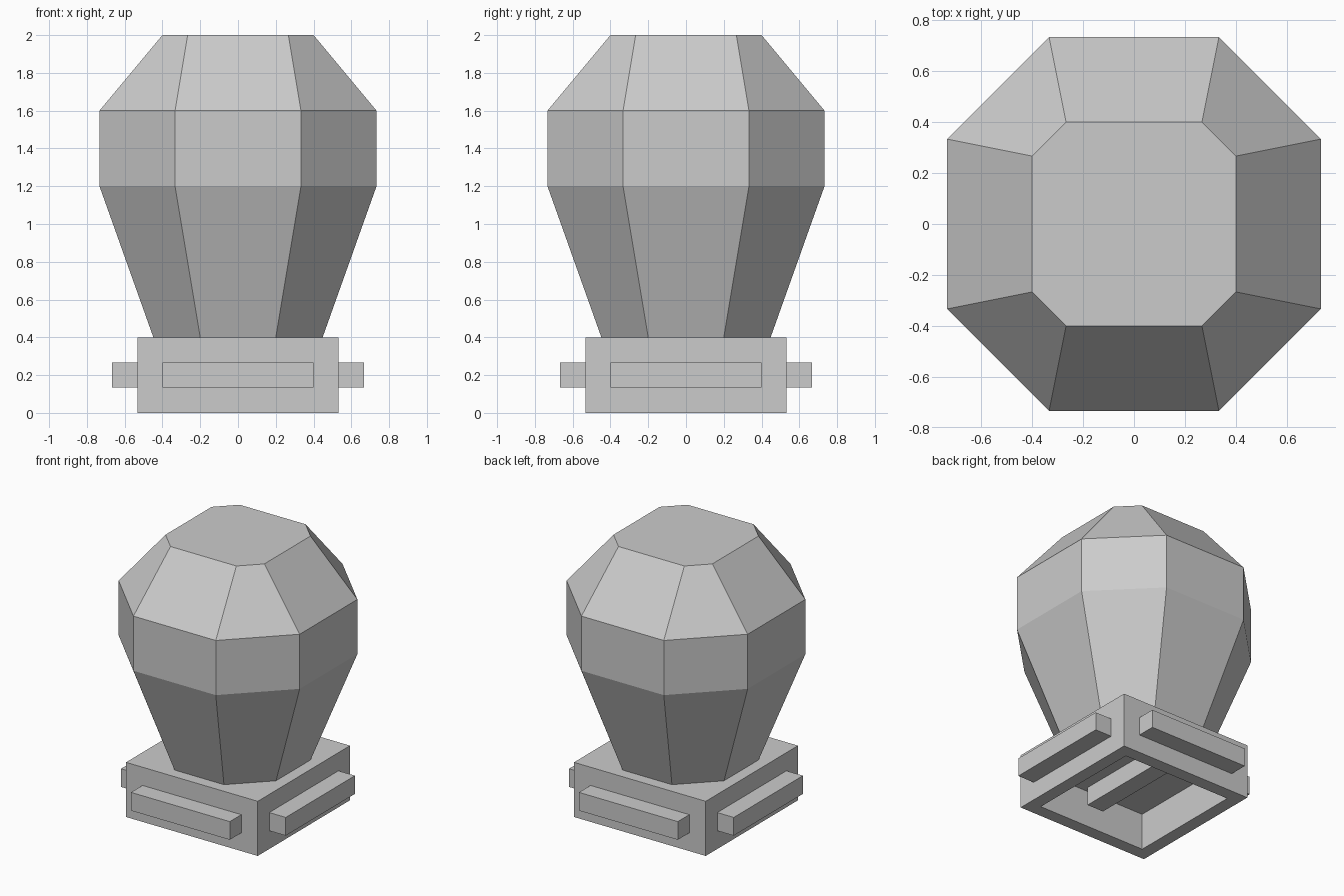
import bpy, bmesh
from mathutils import Matrix

if "Cube" in bpy.data.objects:
    bpy.data.objects.remove(bpy.data.objects["Cube"])

U = 2 / 30  # modelling unit


def finish(bm, name):
    bmesh.ops.recalc_face_normals(bm, faces=bm.faces)
    mesh = bpy.data.meshes.new(name)
    bm.to_mesh(mesh)
    bm.free()
    obj = bpy.data.objects.new(name, mesh)
    bpy.context.collection.objects.link(obj)
    return obj


def box_bm(lo, hi):
    bm = bmesh.new()
    size = [b - a for a, b in zip(lo, hi)]
    mid = [(a + b) / 2 for a, b in zip(lo, hi)]
    mat = Matrix.Translation(mid) @ Matrix.Diagonal((*size, 1))
    bmesh.ops.create_cube(bm, size=1, matrix=mat)
    return bm


# Square base with a hollow underside
bm = box_bm((-8 * U, -8 * U, 0), (8 * U, 8 * U, 6 * U))
bm.normal_update()
bottom = min(bm.faces, key=lambda f: f.calc_center_median().z)
bmesh.ops.inset_region(bm, faces=[bottom], thickness=2 * U)
hole = bmesh.ops.extrude_discrete_faces(bm, faces=[bottom])["faces"][0]
bmesh.ops.translate(bm, verts=hole.verts, vec=(0, 0, 4 * U))
finish(bm, "base")

# Bar across the underside hollow
finish(box_bm((-U, -6 * U, 2 * U), (U, 6 * U, 4 * U)), "underside_bar")

# One raised strip on each side of the base
for i, side in enumerate(("front", "right", "back", "left")):
    strip = finish(box_bm((-6 * U, -10 * U, 2 * U), (6 * U, -8 * U, 4 * U)), side + "_strip")
    strip.data.transform(Matrix.Rotation(i * 1.5707963, 4, "Z"))

# Faceted bulb: octagonal rings (z, half width, half length of flat side)
rings = [(6 * U, 6.72 * U, 3 * U), (18 * U, 11 * U, 5 * U),
         (24 * U, 11 * U, 5 * U), (30 * U, 6 * U, 4 * U)]
bm = bmesh.new()
loops = []
for z, w, s in rings:
    pts = [(w, -s), (w, s), (s, w), (-s, w), (-w, s), (-w, -s), (-s, -w), (s, -w)]
    loops.append([bm.verts.new((x, y, z)) for x, y in pts])
for a, b in zip(loops, loops[1:]):
    for i in range(8):
        j = (i + 1) % 8
        bm.faces.new((a[i], a[j], b[j], b[i]))
bm.faces.new(loops[0][::-1])
bm.faces.new(loops[-1])
finish(bm, "faceted_bulb")
